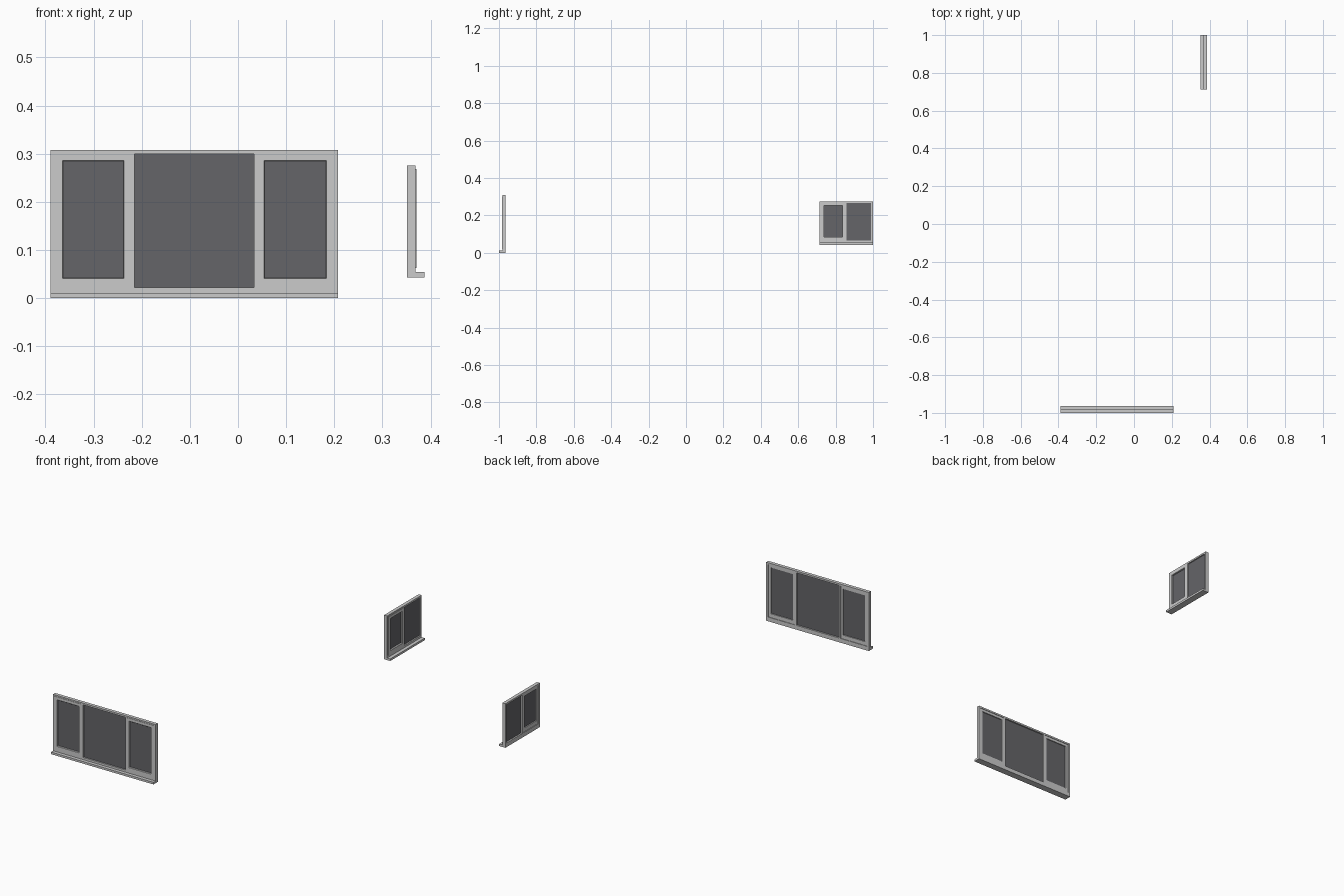
import bpy, bmesh
from mathutils import Matrix
from math import radians

if "Cube" in bpy.data.objects:
    bpy.data.objects.remove(bpy.data.objects["Cube"])

glass_mat = bpy.data.materials.new("dark_glass")
glass_mat.diffuse_color = (0.13, 0.13, 0.14, 1)
glass_mat.use_nodes = True
glass_mat.node_tree.nodes["Principled BSDF"].inputs["Base Color"].default_value = glass_mat.diffuse_color


def finish(name, bm, place, mat=None):
    bmesh.ops.recalc_face_normals(bm, faces=bm.faces)
    bm.transform(place)
    me = bpy.data.meshes.new(name)
    bm.to_mesh(me)
    bm.free()
    ob = bpy.data.objects.new(name, me)
    bpy.context.collection.objects.link(ob)
    if mat:
        me.materials.append(mat)
    return ob


# Box in window space: u across, d depth towards the outside, z up
def box(name, u, d, z, place, mat=None):
    bm = bmesh.new()
    bmesh.ops.create_cube(bm, size=1)
    for v in bm.verts:
        a, b, c = (t + 0.5 for t in v.co)
        v.co = (u[0] + a * (u[1] - u[0]), -(d[0] + b * (d[1] - d[0])), z[0] + c * (z[1] - z[0]))
    return finish(name, bm, place, mat)


# Mitred ring: outer rectangle to inner rectangle, small chamfer on the front inner edge
def ring(name, outer, inner, d, place, chamfer=0.0):
    bm = bmesh.new()

    def loop(r, depth, grow=0.0):
        u0, u1, z0, z1 = r[0] - grow, r[1] + grow, r[2] - grow, r[3] + grow
        return [bm.verts.new((u, -depth, z)) for u, z in ((u0, z0), (u1, z0), (u1, z1), (u0, z1))]

    loops = [loop(outer, d[0]), loop(outer, d[1])]
    if chamfer:
        loops += [loop(inner, d[1], chamfer), loop(inner, d[1] - chamfer)]
    else:
        loops += [loop(inner, d[1])]
    loops.append(loop(inner, d[0]))
    for i, a in enumerate(loops):
        b = loops[(i + 1) % len(loops)]
        for j in range(4):
            k = (j + 1) % 4
            bm.faces.new((a[j], a[k], b[k], b[j]))
    return finish(name, bm, place)


FRAME, SILL = 0.018, 0.036


# Full window: bays are (left, right, opens); opening bays get a casement sash
def window(prefix, u0, u1, z0, z1, bays, place):
    lo, hi = z0 + 0.022, z1 - 0.009
    ring(prefix + "_outer_frame", (u0, u1, z0, z1), (u0 + 0.01, u1 - 0.01, lo, hi), (0, FRAME), place)
    box(prefix + "_sill", (u0, u1), (FRAME, SILL), (z0, z0 + 0.011), place)
    for i, (a, b, opens) in enumerate(bays):
        if i:
            box(f"{prefix}_mullion_{i}", (bays[i - 1][1], a), (0, FRAME), (lo, hi), place)
        pane = (a, b, lo, hi)
        if opens:
            pane = (a + 0.015, b - 0.0125, lo + 0.02, hi - 0.014)
            if i:
                pane = (a + 0.0125, b - 0.015, lo + 0.02, hi - 0.014)
            g = 0.002
            ring(f"{prefix}_sash_{i}", (a, b, lo, hi), pane, (0.003, FRAME), place)
            ring(f"{prefix}_sash_lip_{i}", (a - g, b + g, lo - g, hi + g), pane,
                 (FRAME, FRAME + 0.002), place, 0.001)
        box(f"{prefix}_glass_{i}", pane[:2], (0.008, 0.011), pane[2:], place, glass_mat)


# Wide three-bay window facing the front
window("wide", -0.389, 0.208, 0.0, 0.308,
       [(-0.379, -0.225, True), (-0.215, 0.033, False), (0.043, 0.198, True)],
       Matrix.Translation((0, -0.964, 0)))

# Small two-bay window facing the right side
window("small", 0.713, 1.0, 0.043, 0.275,
       [(0.723, 0.849, True), (0.859, 0.99, False)],
       Matrix.Translation((0.351, 0, 0)) @ Matrix.Rotation(radians(90), 4, 'Z'))
